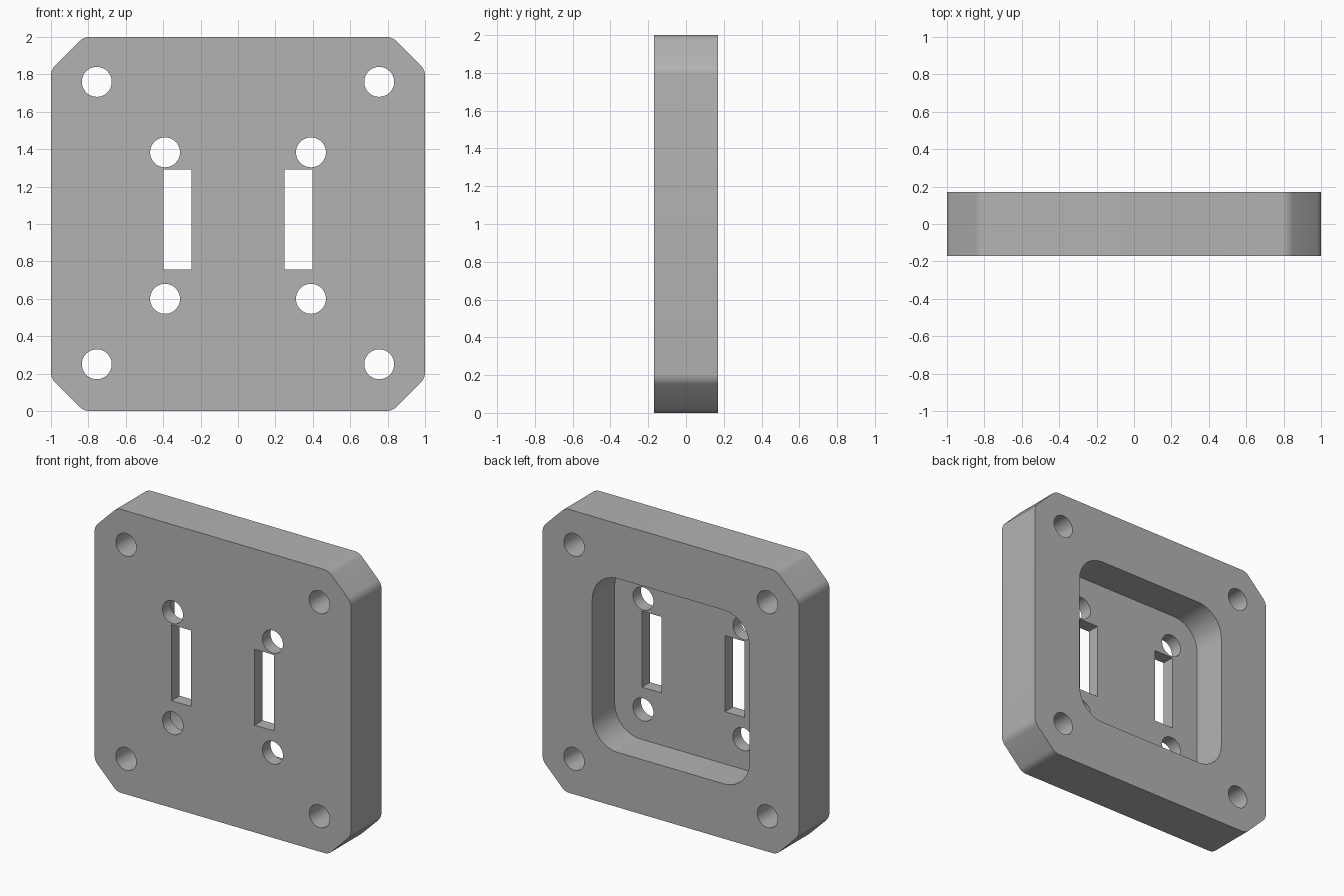
import bpy, bmesh, math

cube = bpy.data.objects.get("Cube")
if cube:
    bpy.data.objects.remove(cube)

THICK = 0.34
FRONT, BACK = -THICK / 2, THICK / 2
FLOOR = FRONT + 0.09          # bottom of the rear pocket

grey = bpy.data.materials.new("plain grey")
grey.use_nodes = True
color = (0.45, 0.45, 0.45, 1)
grey.diffuse_color = color
grey.node_tree.nodes["Principled BSDF"].inputs["Base Color"].default_value = color


def rectangle(cx, cz, hx, hz):
    return [(cx + sx * hx, cz + sz * hz)
            for sx, sz in ((-1, -1), (1, -1), (1, 1), (-1, 1))]


def circle(cx, cz, r, n=48):
    return [(cx + r * math.cos(math.tau * i / n), cz + r * math.sin(math.tau * i / n))
            for i in range(n)]


def prism(name, outline, y0, y1, rounding=0, segments=6):
    """Extrude an x-z outline from y0 to y1, rounding its upright corners."""
    bm = bmesh.new()
    face = bm.faces.new([bm.verts.new((x, y0, z)) for x, z in outline])
    ext = bmesh.ops.extrude_face_region(bm, geom=[face])["geom"]
    top = [v for v in ext if isinstance(v, bmesh.types.BMVert)]
    bmesh.ops.translate(bm, verts=top, vec=(0, y1 - y0, 0))
    if rounding:
        sides = [e for e in bm.edges
                 if abs(e.verts[0].co.y - e.verts[1].co.y) > 1e-4]
        bmesh.ops.bevel(bm, geom=sides, offset=rounding, segments=segments,
                        profile=0.5, affect='EDGES')
    bmesh.ops.recalc_face_normals(bm, faces=bm.faces)
    mesh = bpy.data.meshes.new(name)
    bm.to_mesh(mesh)
    bm.free()
    obj = bpy.data.objects.new(name, mesh)
    bpy.context.collection.objects.link(obj)
    mesh.materials.append(grey)
    return obj


# Plate with clipped, softened corners
c = 0.825
quarter = [(1, c), (c, 1)]
outline = (quarter + [(-x, z) for x, z in reversed(quarter)]
           + [(-x, -z) for x, z in quarter]
           + [(x, -z) for x, z in reversed(quarter)])
plate = prism("mounting_plate", [(x, z + 1) for x, z in outline],
              FRONT, BACK, rounding=0.03, segments=5)

# Rear pocket with rounded corners
cutters = [prism("pocket_cutter", rectangle(0, 1, 0.613, 0.613),
                 FLOOR, BACK + 0.1, rounding=0.2, segments=12)]

# Screw holes and slots, mirrored left and right
for side in (-1, 1):
    for x, z in ((0.755, 0.25), (0.755, 1.76), (0.39, 0.6), (0.39, 1.383)):
        cutters.append(prism("hole_cutter", circle(side * x, z, 0.08),
                             FRONT - 0.1, BACK + 0.1))
    cutters.append(prism("slot_cutter", rectangle(side * 0.324, 1.024, 0.075, 0.268),
                         FRONT - 0.1, BACK + 0.1))

bpy.context.view_layer.objects.active = plate
for cutter in cutters:
    mod = plate.modifiers.new("cut", 'BOOLEAN')
    mod.operation = 'DIFFERENCE'
    mod.solver = 'EXACT'
    mod.object = cutter
    bpy.ops.object.modifier_apply(modifier=mod.name)
    bpy.data.objects.remove(cutter)

bpy.ops.object.select_all(action='DESELECT')
plate.select_set(True)
bpy.ops.object.shade_smooth_by_angle(angle=math.radians(30))
